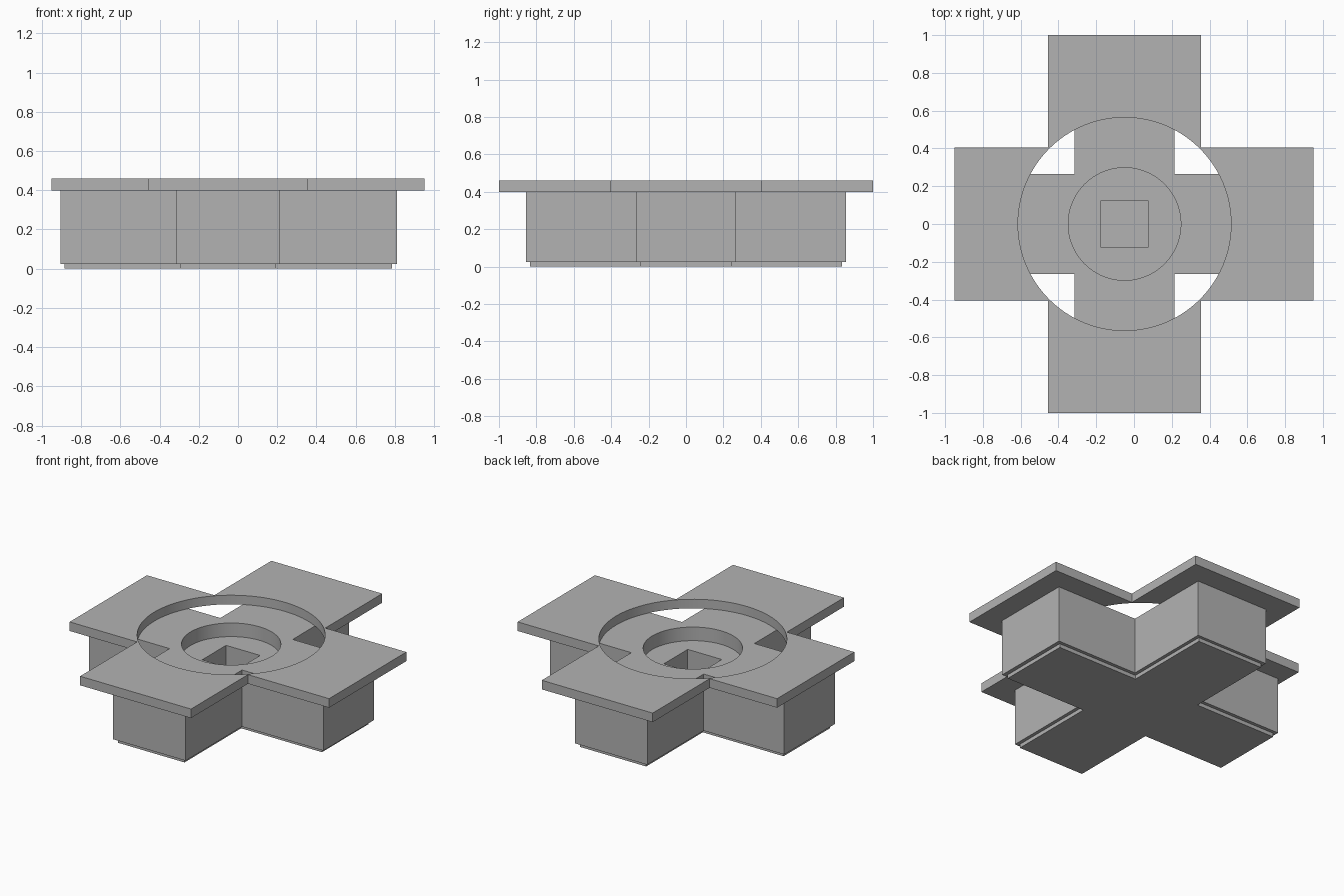
import bpy
import bmesh
from mathutils import Matrix, Vector

CX = -0.05  # axis of the recesses and the front/back arms

cube = bpy.data.objects.get("Cube")
if cube:
    bpy.data.objects.remove(cube, do_unlink=True)

grey = bpy.data.materials.new("grey")
grey.use_nodes = True
colour = (0.45, 0.45, 0.45, 1)
grey.diffuse_color = colour
grey.node_tree.nodes["Principled BSDF"].inputs["Base Color"].default_value = colour


def finish(name, bm):
    bmesh.ops.recalc_face_normals(bm, faces=bm.faces)
    mesh = bpy.data.meshes.new(name)
    bm.to_mesh(mesh)
    bm.free()
    mesh.materials.append(grey)
    obj = bpy.data.objects.new(name, mesh)
    bpy.context.collection.objects.link(obj)
    return obj


def cross(name, left, right, reach, half_x, half_y, z0, z1):
    """Plus-shaped slab extruded from z0 to z1."""
    xa, xb = CX - half_x, CX + half_x
    outline = [(xa, -reach), (xb, -reach), (xb, -half_y), (right, -half_y),
               (right, half_y), (xb, half_y), (xb, reach), (xa, reach),
               (xa, half_y), (left, half_y), (left, -half_y), (xa, -half_y)]
    bm = bmesh.new()
    face = bm.faces.new([bm.verts.new((x, y, z0)) for x, y in outline])
    side = bmesh.ops.extrude_face_region(bm, geom=[face])["geom"]
    bmesh.ops.translate(bm, vec=Vector((0, 0, z1 - z0)),
                        verts=[v for v in side if isinstance(v, bmesh.types.BMVert)])
    return finish(name, bm)


def cut(obj, cutter):
    """Subtract a cutter, apply the result and discard the cutter."""
    cutter.hide_render = True
    mod = obj.modifiers.new("recess", "BOOLEAN")
    mod.operation = "DIFFERENCE"
    mod.solver = "EXACT"
    mod.object = cutter
    bpy.ops.object.select_all(action="DESELECT")
    bpy.context.view_layer.objects.active = obj
    obj.select_set(True)
    bpy.ops.object.modifier_apply(modifier=mod.name)
    bpy.data.objects.remove(cutter, do_unlink=True)


def round_cutter(radius, z0, z1):
    bm = bmesh.new()
    bmesh.ops.create_cone(bm, cap_ends=True, segments=96, radius1=radius,
                          radius2=radius, depth=z1 - z0,
                          matrix=Matrix.Translation((CX, 0, (z0 + z1) / 2)))
    return finish("round_cutter", bm)


def square_cutter(size, z0, z1):
    bm = bmesh.new()
    bmesh.ops.create_cube(bm, size=1)
    bmesh.ops.scale(bm, vec=Vector((size, size, z1 - z0)), verts=bm.verts)
    bmesh.ops.translate(bm, vec=Vector((CX, 0, (z0 + z1) / 2)), verts=bm.verts)
    return finish("square_cutter", bm)


def smooth(obj):
    bpy.ops.object.select_all(action="DESELECT")
    bpy.context.view_layer.objects.active = obj
    obj.select_set(True)
    bpy.ops.object.shade_smooth_by_angle()


# Thin inset foot under the body
cross("foot", -0.885, 0.785, 0.835, 0.243, 0.243, 0, 0.025)

# Deep body with a round pocket and a square socket
body = cross("body", -0.905, 0.81, 0.855, 0.265, 0.265, 0.025, 0.4)
cut(body, round_cutter(0.298, 0.31, 0.5))
cut(body, square_cutter(0.25, 0.1, 0.5))
smooth(body)

# Overhanging top plate with a large round opening
plate = cross("top_plate", -0.95, 0.95, 1.0, 0.406, 0.404, 0.4, 0.46)
cut(plate, round_cutter(0.564, 0.3, 0.6))
smooth(plate)
